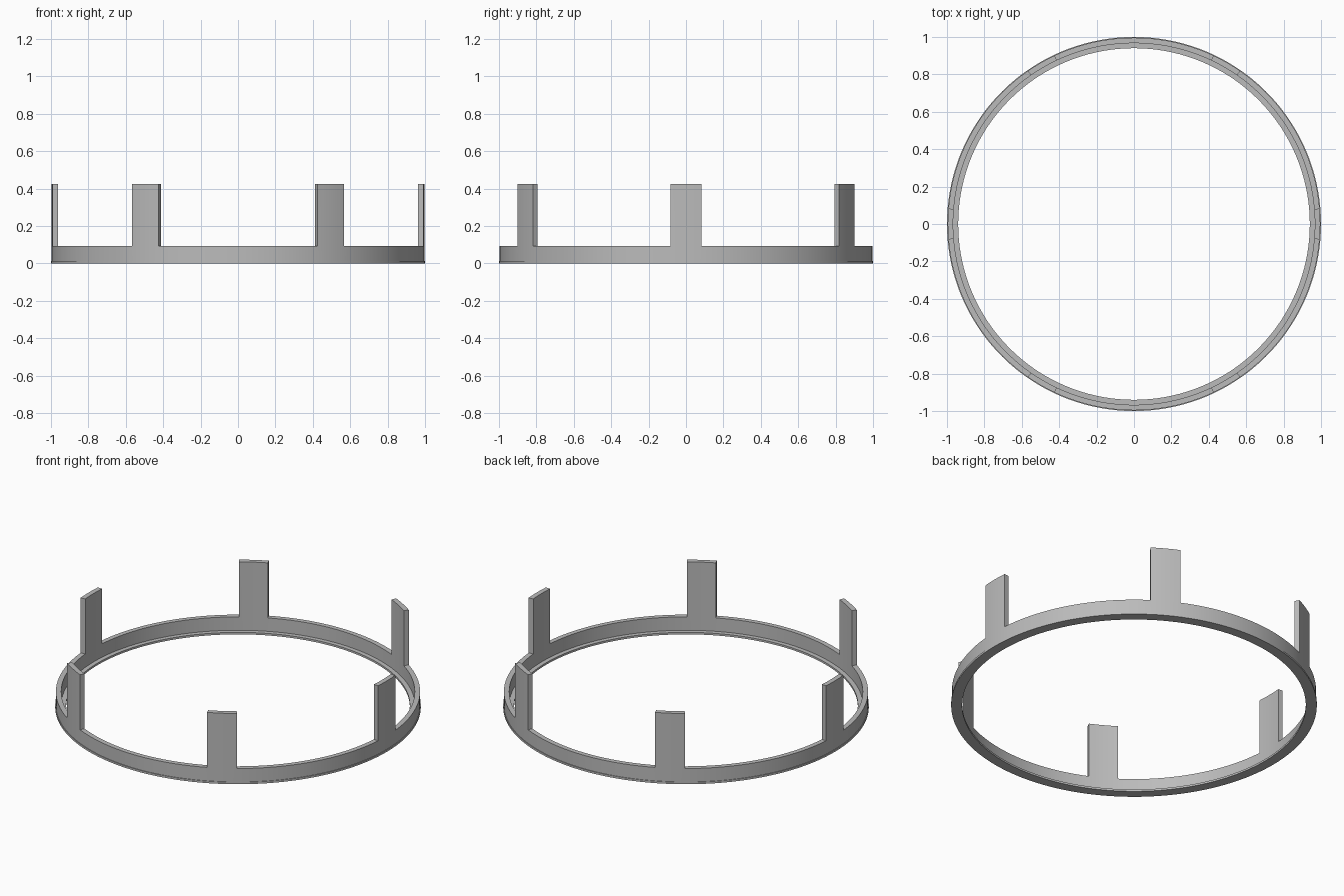
import bpy
import bmesh
from math import radians, sin, cos

cube = bpy.data.objects.get("Cube")
if cube:
    bpy.data.objects.remove(cube, do_unlink=True)

TABS = 6
HALF_TAB = 4.75              # half of the tab's arc, in degrees
TAB_STEPS, GAP_STEPS = 4, 20
WALL_TOP, TAB_TOP = 0.093, 0.425
LEDGE = 0.012

# Cross-section of the ring: thin foot flange with an upright wall on it
PROFILE = [(0.94, 0), (1, 0), (1, LEDGE), (0.996, LEDGE), (0.996, WALL_TOP),
           (0.967, WALL_TOP), (0.967, LEDGE), (0.94, LEDGE)]
TOP_EDGE = 4                 # profile edge that forms the wall's rim

grey = bpy.data.materials.new("grey")
grey.use_nodes = True
colour = (0.5, 0.5, 0.5, 1)
grey.diffuse_color = colour
grey.node_tree.nodes["Principled BSDF"].inputs["Base Color"].default_value = colour

# Angles around the ring, with steps that line up with the tab sides
angles, is_tab = [], []
for t in range(TABS):
    start = t * 360 / TABS - HALF_TAB
    gap = 360 / TABS - 2 * HALF_TAB
    for i in range(TAB_STEPS):
        angles.append(start + 2 * HALF_TAB * i / TAB_STEPS)
        is_tab.append(True)
    for i in range(GAP_STEPS):
        angles.append(start + 2 * HALF_TAB + gap * i / GAP_STEPS)
        is_tab.append(False)

# Ring swept around z
bm = bmesh.new()
loops = [[bm.verts.new((r * cos(radians(a)), r * sin(radians(a)), z))
          for r, z in PROFILE] for a in angles]
tab_faces = []
n, m = len(loops), len(PROFILE)
for i in range(n):
    here, after = loops[i], loops[(i + 1) % n]
    for j in range(m):
        k = (j + 1) % m
        face = bm.faces.new((here[j], after[j], after[k], here[k]))
        if j == TOP_EDGE and is_tab[i]:
            tab_faces.append(face)

# Upright tabs raised from the rim
raised = bmesh.ops.extrude_face_region(bm, geom=tab_faces)["geom"]
for v in raised:
    if isinstance(v, bmesh.types.BMVert):
        v.co.z = TAB_TOP
leftover = [f for f in tab_faces if f.is_valid]
if leftover:
    bmesh.ops.delete(bm, geom=leftover, context="FACES")
bmesh.ops.recalc_face_normals(bm, faces=bm.faces[:])

mesh = bpy.data.meshes.new("ring_with_tabs")
bm.to_mesh(mesh)
bm.free()
mesh.materials.append(grey)
ring = bpy.data.objects.new("ring_with_tabs", mesh)
bpy.context.collection.objects.link(ring)

bpy.ops.object.select_all(action="DESELECT")
ring.select_set(True)
bpy.context.view_layer.objects.active = ring
bpy.ops.object.shade_smooth_by_angle(angle=radians(30))
